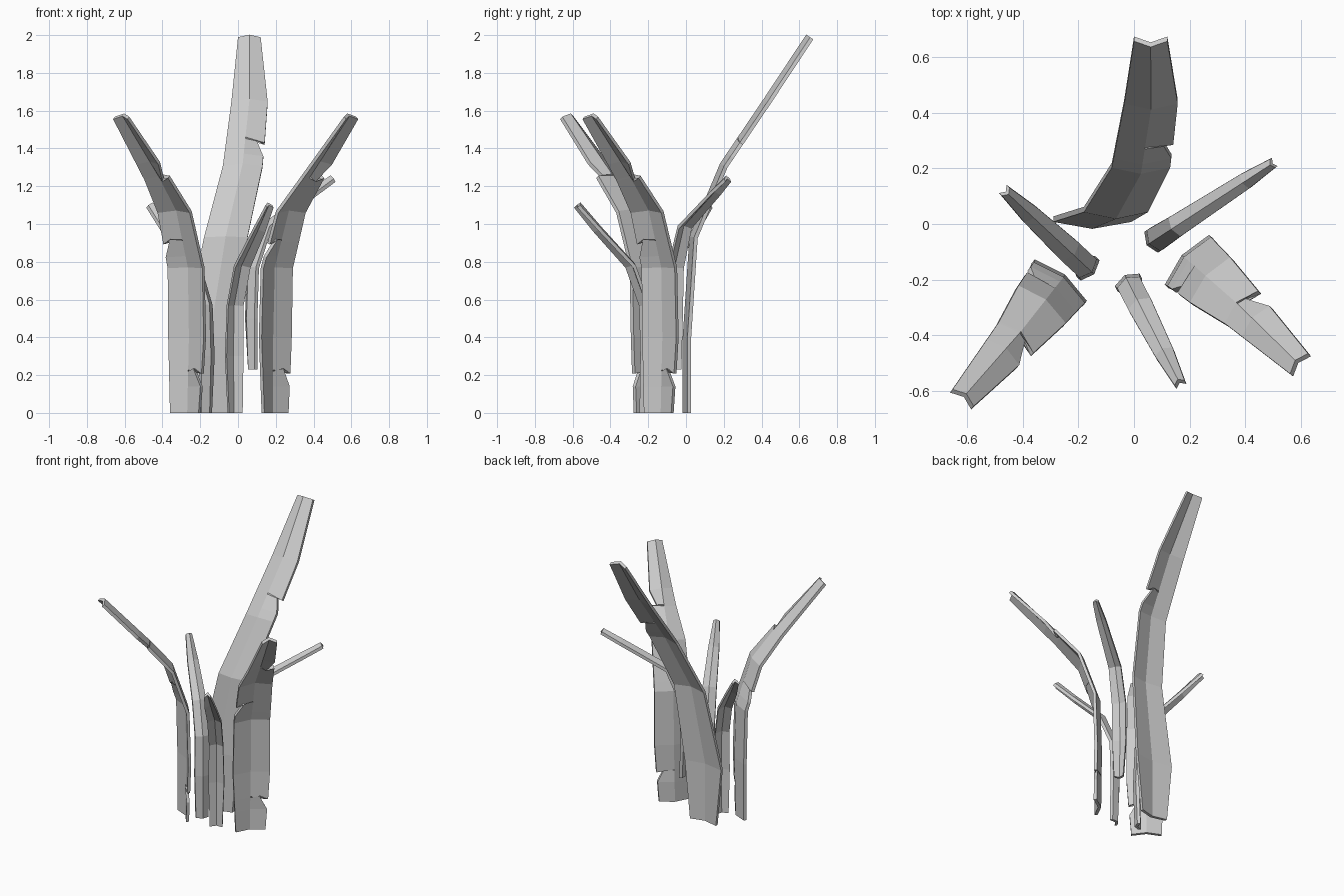
import bpy, bmesh, math
from mathutils import Vector

cube = bpy.data.objects.get("Cube")
if cube:
    bpy.data.objects.remove(cube)

grey = bpy.data.materials.new("pale_grey")
grey.use_nodes = True
COLOUR = (0.6, 0.6, 0.6, 1)
grey.diffuse_color = COLOUR
grey.node_tree.nodes["Principled BSDF"].inputs["Base Color"].default_value = COLOUR


def sample(rows, z):
    """Interpolate a row (height, reach, edge, edge) at height z."""
    for a, b in zip(rows, rows[1:]):
        if z <= b[0]:
            t = (z - a[0]) / (b[0] - a[0])
            return [p + (q - p) * t for p, q in zip(a, b)]
    return list(rows[-1])


def leaf(name, origin, angle, rows, notches=(), fold=0.025, thick=0.02):
    """Folded strip; rows are height, outward reach and the two edge offsets."""
    out = Vector((math.cos(angle), math.sin(angle), 0))
    side = Vector((-out.y, out.x, 0))
    up = Vector((0, 0, 1))
    base = Vector((origin[0], origin[1], 0))

    # each station: row, inset of each edge, slide of each edge along the leaf
    stations = [(list(r), [0, 0], [0, 0]) for r in rows]
    for z, edge, depth, lean in notches:
        stations = [s for s in stations if not z - 0.03 < s[0][0] < z + 0.03]
        inset, slide = [0, 0], [0, 0]
        inset[edge], slide[edge] = depth, lean * 0.015
        stations.append((sample(rows, z), inset, slide))
        slide = [0, 0]
        slide[edge] = -lean * 0.02
        stations.append((sample(rows, z + lean * 0.008), [0, 0], slide))
        stations.append((sample(rows, z - lean * 0.08), [0, 0], [0, 0]))
    stations.sort(key=lambda s: s[0][0])

    bm = bmesh.new()
    rings = []
    for i, (row, inset, slide) in enumerate(stations):
        z, reach, e0, e1 = row
        lo = sample(rows, max(z - 0.06, rows[0][0]))
        hi = sample(rows, min(z + 0.06, rows[-1][0]))
        tangent = (out * (hi[1] - lo[1]) + up * (hi[0] - lo[0])).normalized()
        if i == 0:
            tangent = up
        normal = side.cross(tangent)
        if normal.dot(out) > 0:
            normal = -normal
        spine = base + out * reach + up * z
        pts = [spine + side * (e0 + inset[0]) + tangent * slide[0] - normal * fold / 2,
               spine + side * (e0 + e1) / 2 + normal * fold / 2,
               spine + side * (e1 - inset[1]) + tangent * slide[1] - normal * fold / 2]
        pts = [p + normal * thick / 2 for p in pts] + [p - normal * thick / 2 for p in reversed(pts)]
        rings.append([bm.verts.new(p) for p in pts])

    for a, b in zip(rings, rings[1:]):
        for k in range(6):
            n = (k + 1) % 6
            bm.faces.new((a[k], a[n], b[n], b[k]))
    for ring in (rings[0], rings[-1]):
        bm.faces.new((ring[0], ring[1], ring[4], ring[5]))
        bm.faces.new((ring[1], ring[2], ring[3], ring[4]))
    bmesh.ops.recalc_face_normals(bm, faces=bm.faces)
    mesh = bpy.data.meshes.new(name)
    bm.to_mesh(mesh)
    bm.free()
    mesh.materials.append(grey)
    obj = bpy.data.objects.new(name, mesh)
    bpy.context.collection.objects.link(obj)


# Tall back leaf
tall = [(0, 0.005, 0.05, 0.25), (0.4, 0.005, 0.01, 0.29), (0.93, 0.04, -0.05, 0.18),
        (1.31, 0.2, -0.13, 0.08), (1.65, 0.43, -0.157, 0.035), (1.99, 0.655, -0.12, 0)]
leaf("tall_back_leaf", (0, 0), math.radians(90), tall, [(1.44, 0, 0.045, 1)])

# Two broad side leaves
broad = [(0, 0.23, -0.074, 0.119), (0.4, 0.225, -0.09, 0.15), (0.77, 0.235, -0.086, 0.148),
         (1.07, 0.335, -0.077, 0.14), (1.25, 0.485, -0.05, 0.115), (1.57, 0.775, -0.03, 0.067)]
cuts = [(0.22, 1, 0.055, 1), (0.91, 0, 0.05, 1), (1.25, 1, 0.05, -1)]
leaf("broad_left_leaf", (0, 0), math.radians(-41.6), broad, cuts)
leaf("broad_right_leaf", (-0.145, -0.005), math.radians(-128.5), broad, cuts)

# Three slender leaves
slender = [(0, 0, -0.04, 0.04), (0.3, -0.01, -0.05, 0.05), (0.57, 0, -0.045, 0.045),
           (0.78, 0.085, -0.045, 0.045), (0.97, 0.28, -0.035, 0.035), (1.1, 0.405, -0.02, 0.02)]
leaf("slender_front_leaf", (-0.02, -0.21), math.radians(-63), slender, fold=0.02)
leaf("slender_right_leaf", (-0.165, -0.16), math.radians(137), slender, fold=0.02)
bent = [(0.23, 0, -0.03, 0.03), (0.5, -0.01, -0.045, 0.045), (0.77, 0, -0.045, 0.045),
        (0.99, 0.09, -0.04, 0.04), (1.17, 0.39, -0.03, 0.03), (1.24, 0.51, -0.018, 0.018)]
leaf("slender_left_leaf", (0.07, -0.06), math.radians(33), bent, fold=0.02)
